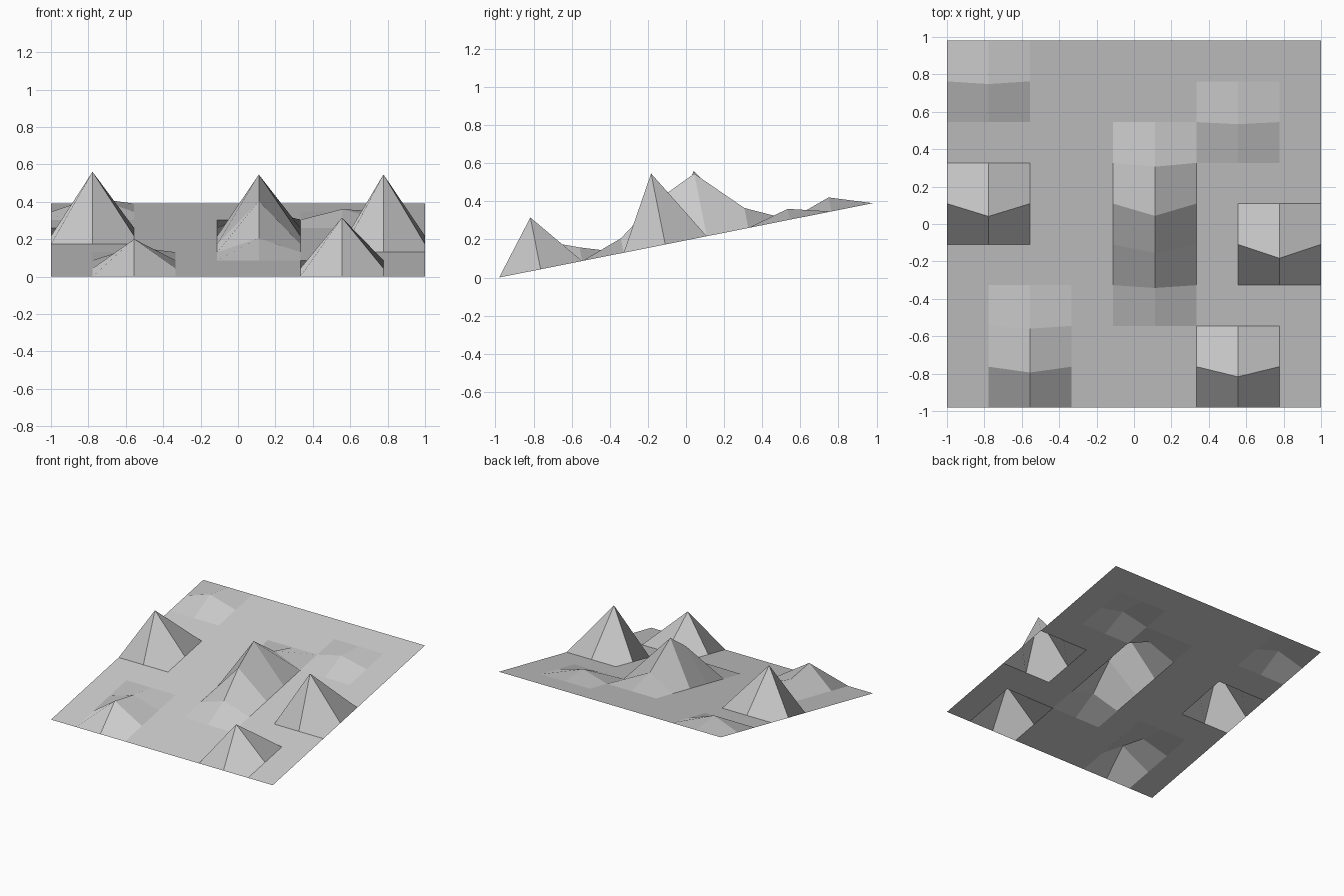
import bpy, bmesh, math

if "Cube" in bpy.data.objects:
    bpy.data.objects.remove(bpy.data.objects["Cube"])

N = 9                       # cells per side
CELL = 2 / N
TILT = math.radians(11.25)  # slope rising towards the back

# raised grid points: (column, row) -> height
peaks = {(1, 5): 0.35, (8, 4): 0.38, (7, 1): 0.277,
         (7, 7): 0.058, (1, 8): 0.075,
         (2, 1): 0.16, (2, 2): 0.073,
         (5, 3): 0.077, (5, 4): 0.235, (5, 5): 0.335, (5, 6): 0.107}

# terrain grid, each raised point pulled along the sheet's normal
s, c = math.sin(TILT), math.cos(TILT)
bm = bmesh.new()
grid = []
for j in range(N + 1):
    row = []
    for i in range(N + 1):
        x, y, h = -1 + i * CELL, -1 + j * CELL, peaks.get((i, j), 0)
        row.append(bm.verts.new((x, y * c - h * s, (y + 1) * s + h * c)))
    grid.append(row)
for j in range(N):
    for i in range(N):
        bm.faces.new((grid[j][i], grid[j][i + 1], grid[j + 1][i + 1], grid[j + 1][i]))

mesh = bpy.data.meshes.new("terrain_sheet")
bm.to_mesh(mesh)
bm.free()
bpy.context.collection.objects.link(bpy.data.objects.new("terrain_sheet", mesh))
